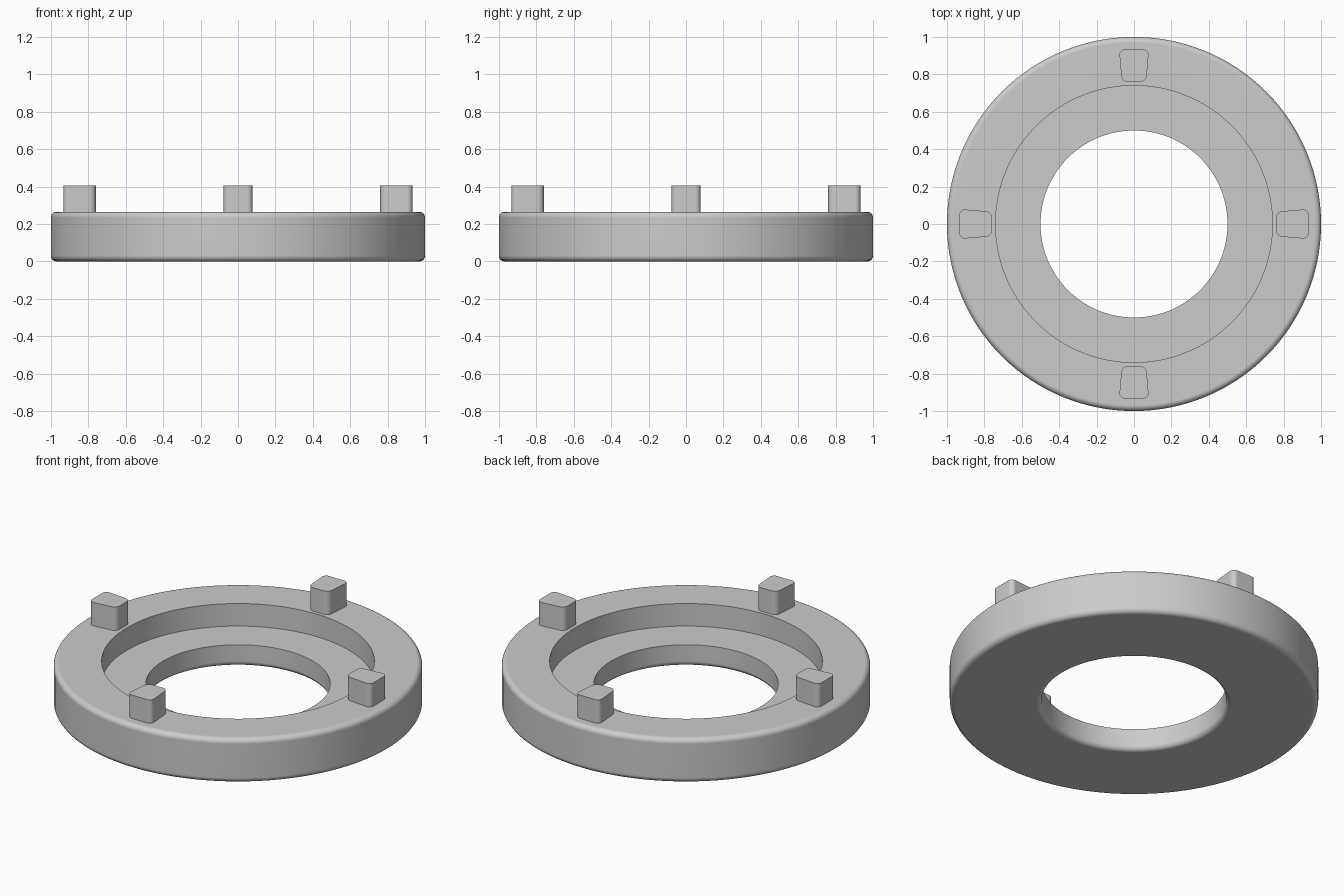
import bpy, bmesh
from math import sin, cos, pi, radians
from mathutils import Matrix, Vector

cube = bpy.data.objects.get("Cube")
if cube:
    bpy.data.objects.remove(cube, do_unlink=True)

OUTER, BORE, HOLE = 1.0, 0.74, 0.5
TOP, LEDGE, FILLET = 0.265, 0.13, 0.03

grey = bpy.data.materials.new("light_grey")
grey.use_nodes = True
grey.diffuse_color = (0.6, 0.6, 0.6, 1)
grey.node_tree.nodes["Principled BSDF"].inputs["Base Color"].default_value = (0.6, 0.6, 0.6, 1)


def arc(r, z, start, steps=6):
    """Quarter-circle fillet around (r, z), counter-clockwise from start degrees."""
    angles = [radians(start) + pi / 2 * i / steps for i in range(steps + 1)]
    return [(r + FILLET * cos(a), z + FILLET * sin(a)) for a in angles]


def finish(bm, name):
    bmesh.ops.recalc_face_normals(bm, faces=bm.faces)
    mesh = bpy.data.meshes.new(name)
    bm.to_mesh(mesh)
    bm.free()
    mesh.materials.append(grey)
    obj = bpy.data.objects.new(name, mesh)
    bpy.context.collection.objects.link(obj)
    bpy.ops.object.select_all(action='DESELECT')
    obj.select_set(True)
    bpy.context.view_layer.objects.active = obj
    bpy.ops.object.shade_smooth_by_angle(angle=radians(30))
    weighted = obj.modifiers.new("flat_face_normals", 'WEIGHTED_NORMAL')
    weighted.keep_sharp = True
    return obj


# Stepped ring: rounded outer edges and lower hole edge, crisp counterbore
profile = (arc(HOLE + FILLET, FILLET, 180)
           + arc(OUTER - FILLET, FILLET, 270)
           + arc(OUTER - FILLET, TOP - FILLET, 0)
           + [(BORE, TOP), (BORE, LEDGE), (HOLE, LEDGE)])
bm = bmesh.new()
verts = [bm.verts.new((r, 0, z)) for r, z in profile]
edges = [bm.edges.new((v, verts[(i + 1) % len(verts)])) for i, v in enumerate(verts)]
bmesh.ops.spin(bm, geom=verts + edges, cent=(0, 0, 0), axis=(0, 0, 1),
               angle=2 * pi, steps=128)
bmesh.ops.remove_doubles(bm, verts=bm.verts, dist=0.0001)
finish(bm, "stepped_ring")


# Four tapered lugs, wider on the outside, with rounded upright edges
def lug(name, angle):
    bm = bmesh.new()
    outline = [(0.76, -0.065), (0.933, -0.08), (0.933, 0.08), (0.76, 0.065)]
    base = bm.faces.new([bm.verts.new((x, y, TOP - 0.02)) for x, y in outline])
    top = bmesh.ops.extrude_face_region(bm, geom=[base])["geom"]
    bmesh.ops.translate(bm, vec=Vector((0, 0, 0.405 - TOP + 0.02)),
                        verts=[g for g in top if isinstance(g, bmesh.types.BMVert)])
    uprights = [e for e in bm.edges if abs(e.verts[0].co.z - e.verts[1].co.z) > 0.05]
    bmesh.ops.bevel(bm, geom=uprights, offset=0.03, segments=5, profile=0.5,
                    affect='EDGES')
    bmesh.ops.rotate(bm, verts=bm.verts, matrix=Matrix.Rotation(angle, 3, 'Z'))
    finish(bm, name)


for i, side in enumerate(("left", "back", "right", "front")):
    lug(side + "_lug", i * pi / 2)
